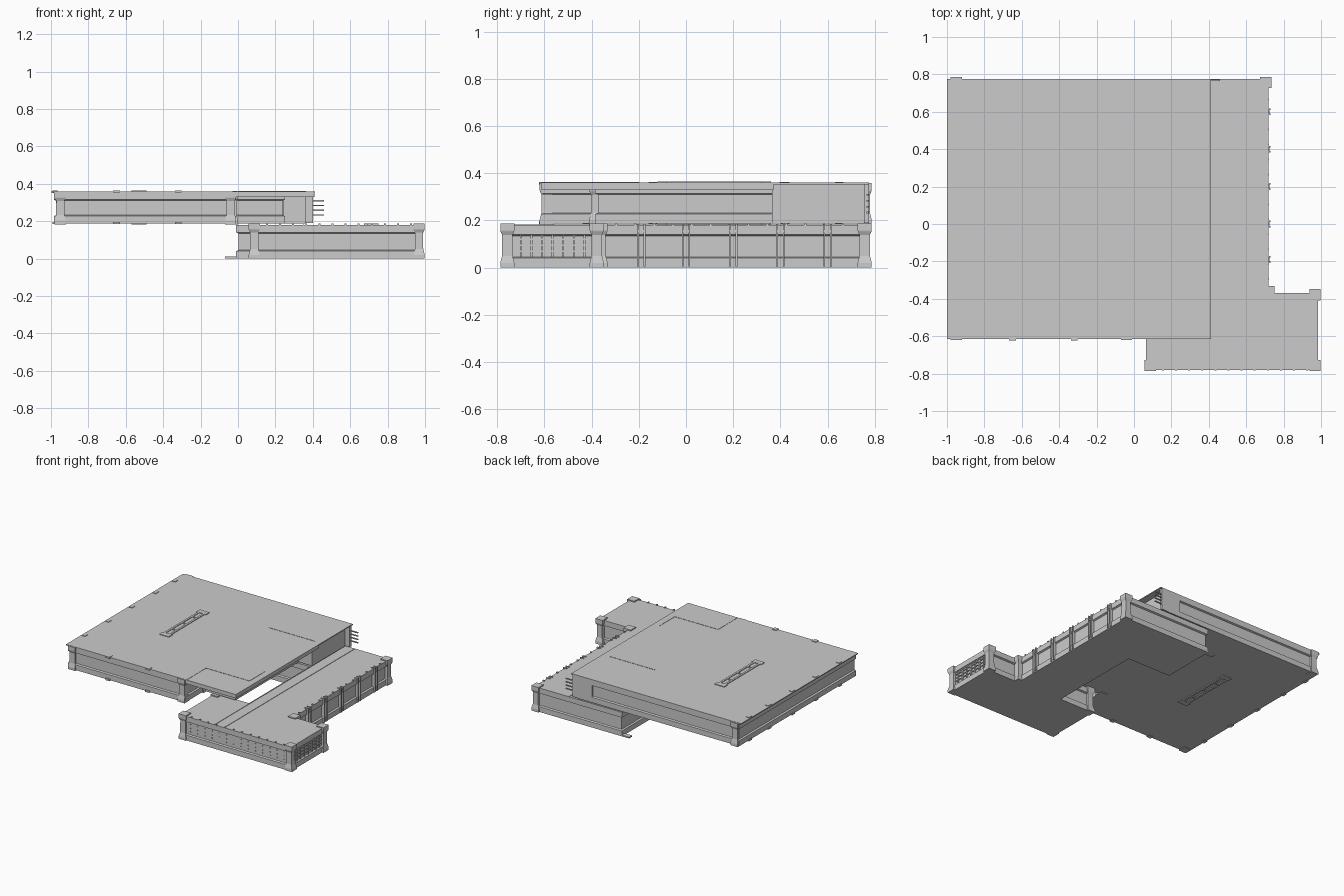
import bpy, bmesh, math

if "Cube" in bpy.data.objects:
    bpy.data.objects.remove(bpy.data.objects["Cube"])

def mesh_object(name, bm):
    bmesh.ops.recalc_face_normals(bm, faces=bm.faces)
    me = bpy.data.meshes.new(name)
    bm.to_mesh(me)
    bm.free()
    ob = bpy.data.objects.new(name, me)
    bpy.context.collection.objects.link(ob)
    return ob

def add_box(bm, x0, x1, y0, y1, z0, z1):
    vs = bmesh.ops.create_cube(bm, size=1)["verts"]
    for v in vs:
        v.co.x = x0 if v.co.x < 0 else x1
        v.co.y = y0 if v.co.y < 0 else y1
        v.co.z = z0 if v.co.z < 0 else z1

def boxes(name, items):
    bm = bmesh.new()
    for it in items:
        add_box(bm, *it)
    return mesh_object(name, bm)

def inset(poly, d):
    # move each edge of a counter-clockwise right-angled outline inwards
    out = []
    n = len(poly)
    for i in range(n):
        p, c, q = poly[i - 1], poly[i], poly[(i + 1) % n]
        x, y = c
        for a, b in ((p, c), (c, q)):
            dx, dy = b[0] - a[0], b[1] - a[1]
            if abs(dx) > abs(dy):
                y += math.copysign(d, dx)
            else:
                x -= math.copysign(d, dy)
        out.append((x, y))
    return out

def storey(name, poly, levels):
    # stacked rings (inset, height) give plinth, recessed wall and top band
    bm = bmesh.new()
    rings = [[bm.verts.new((x, y, z)) for x, y in inset(poly, d)] for d, z in levels]
    n = len(poly)
    bm.faces.new(rings[0][::-1])
    bm.faces.new(rings[-1])
    for a, b in zip(rings, rings[1:]):
        for i in range(n):
            j = (i + 1) % n
            bm.faces.new((a[i], a[j], b[j], b[i]))
    return mesh_object(name, bm)

def pillar(name, x, y, z, h, w=0.03):
    # square corner pillar with flared foot and cap
    prof = [(w, 0), (w, .02), (w * .75, .05), (w * .72, h - .05), (w * .95, h - .035), (w, h - .03), (w, h)]
    bm = bmesh.new()
    rings = [[bm.verts.new((x + sx * r, y + sy * r, z + k)) for sx, sy in
              ((-1, -1), (1, -1), (1, 1), (-1, 1))] for r, k in prof]
    bm.faces.new(rings[0][::-1])
    bm.faces.new(rings[-1])
    for a, b in zip(rings, rings[1:]):
        for i in range(4):
            j = (i + 1) % 4
            bm.faces.new((a[i], a[j], b[j], b[i]))
    return mesh_object(name, bm)

def bands(z0, z1):
    return [(0, z0), (0, z0 + .04), (.012, z0 + .045), (.012, z1 - .045), (0, z1 - .04), (0, z1)]

# lower storey
lower = [(.065, -.78), (.985, -.78), (.985, -.37), (.72, -.37), (.72, .775), (-.01, .775),
         (-.01, .36), (.35, .36), (.35, -.36), (.065, -.36)]
storey("lower_storey", lower, bands(0, .18))
for i, (x, y) in enumerate([(.087, -.757), (.968, -.757), (.968, -.378), (.722, -.362), (.705, .757), (.087, -.378)]):
    pillar(f"lower_pillar_{i}", x, y, 0, .188)
boxes("back_corner_plate", [(-.07, .0, .74, .775, 0, .01)])

# raised seams on the lower roof
boxes("lower_roof_seams", [(x - .003, x + .003, -.775, .77, .178, .183) for x in (.35, .43)])

# buttresses along the right lower wall
fins = []
for y in (-.19, 0, .2, .4, .6):
    for dy in (-.014, .014):
        fins.append((.70, .73, y + dy - .004, y + dy + .004, .005, .185))
    fins.append((.70, .724, y - .014, y + .014, .15, .16))
boxes("wall_buttresses", fins)

# lattice on the right end wall
bm = bmesh.new()
for i in range(7):
    y = -.70 + i * .045
    add_box(bm, .965, .981, y - .004, y + .004, .045, .14)
for z in (.07, .095, .12):
    add_box(bm, .965, .979, -.73, -.40, z - .003, z + .003)
mesh_object("end_wall_lattice", bm)

# rows of studs on the lower front wall
studs = [(.14 + i * .06, .146 + i * .06, -.773, -.765, z, z + .006)
         for i in range(14) for z in (.065, .09, .12)]
boxes("front_wall_studs", studs)

# little studs along the lower roof edges
rim = [(.15 + i * .07, .16 + i * .07, -.782, -.77, .178, .187) for i in range(12)]
rim += [(.71, .722, -.3 + i * .08, -.29 + i * .08, .178, .187) for i in range(13)]
boxes("lower_roof_rim_studs", rim)

# upper storey
upper = [(-.985, -.612), (-.01, -.612), (-.01, -.385), (.25, -.385), (.25, .365), (.26, .365), (.26, .775), (-.985, .775)]
storey("upper_storey", upper, bands(.187, .355))
boxes("upper_side_block", [(.24, .36, .365, .775, .187, .357)])
for i, (x, y) in enumerate([(-.95, -.59), (-.04, -.59), (-.03, -.38), (-.95, .757)]):
    pillar(f"upper_pillar_{i}", x, y, .183, .175)

# thin roof with overhang
boxes("upper_roof", [(-1, .412, -.614, .775, .353, .36)])
boxes("roof_overhang_edge", [(-.01, .41, -.612, -.598, .33, .356), (.398, .41, -.612, .37, .33, .356)])
boxes("upper_roof_seams", [(0, .36, -.383, -.377, .358, .362), (-.003, .003, -.61, -.377, .358, .362),
                           (.357, .363, -.383, -.2, .358, .362), (-.03, .36, .397, .403, .358, .362)])

# bracket with projecting rods at the back corner
rods = [(.35, .40, .755, .775, .19, .355)]
rods += [(.38, .46, .765, .773, z, z + .007) for z in (.23, .255, .28, .305)]
boxes("corner_rods", rods)

# clips along the upper edges, top and bottom
clips = []
for z in (.184, .352):
    clips += [(x - .018, x + .018, -.622, -.59, z, z + .012) for x in (-.65, -.32)]
    clips += [(-.992, -.965, y - .018, y + .018, z, z + .012) for y in (-.42, -.14, .14, .42, .65)]
boxes("edge_clips", clips)

# long trussed fitting on the roof and beneath the floor
for name, z in (("roof_fitting", .357), ("floor_fitting", .181)):
    t = .008
    parts = [(-.56, -.545, -.12, .36, z, z + t), (-.515, -.50, -.12, .36, z, z + t)]
    parts += [(-.57, -.49, y - .02, y + .02, z, z + t) for y in (-.1, .34)]
    parts += [(-.55, -.51, y - .006, y + .006, z, z + t) for y in (.0, .12, .24)]
    boxes(name, parts)
